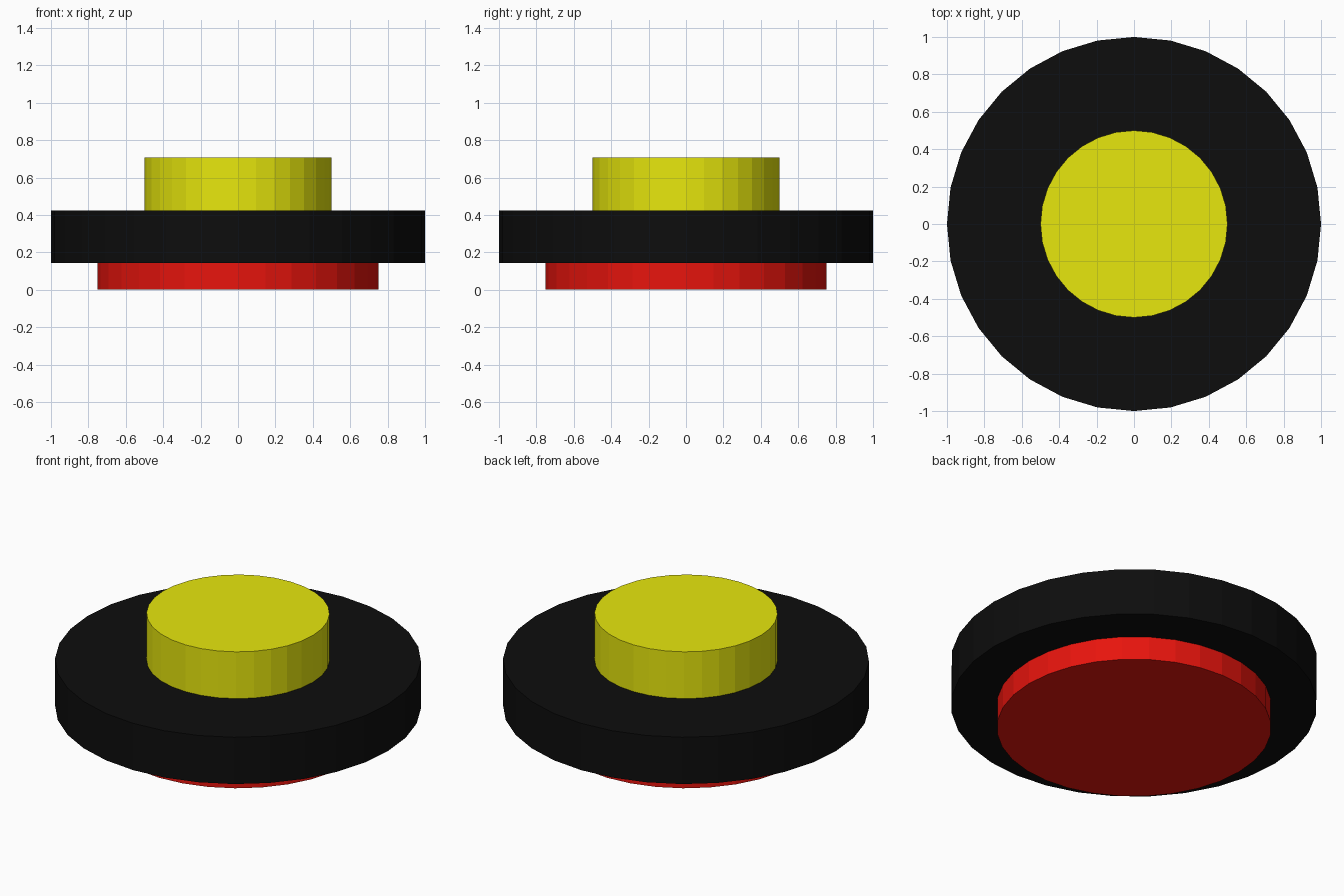
import bpy

if "Cube" in bpy.data.objects:
    bpy.data.objects.remove(bpy.data.objects["Cube"])


def disc(name, radius, z0, z1, color):
    # Flat-faced 32-sided cylinder spanning z0..z1
    bpy.ops.mesh.primitive_cylinder_add(
        vertices=32, radius=radius, depth=z1 - z0, location=(0, 0, (z0 + z1) / 2))
    obj = bpy.context.object
    obj.name = name
    mat = bpy.data.materials.new(name + "_paint")
    mat.diffuse_color = (*color, 1)
    mat.use_nodes = True
    mat.node_tree.nodes["Principled BSDF"].inputs["Base Color"].default_value = mat.diffuse_color
    obj.data.materials.append(mat)
    return obj


# Red foot, wide black flange, yellow button on top
disc("base_disc", 0.75, 0.0, 0.142, (0.8, 0.007, 0.004))
disc("flange", 1.0, 0.142, 0.424, (0.004, 0.004, 0.004))
disc("top_button", 0.5, 0.424, 0.706, (0.8, 0.8, 0.004))
